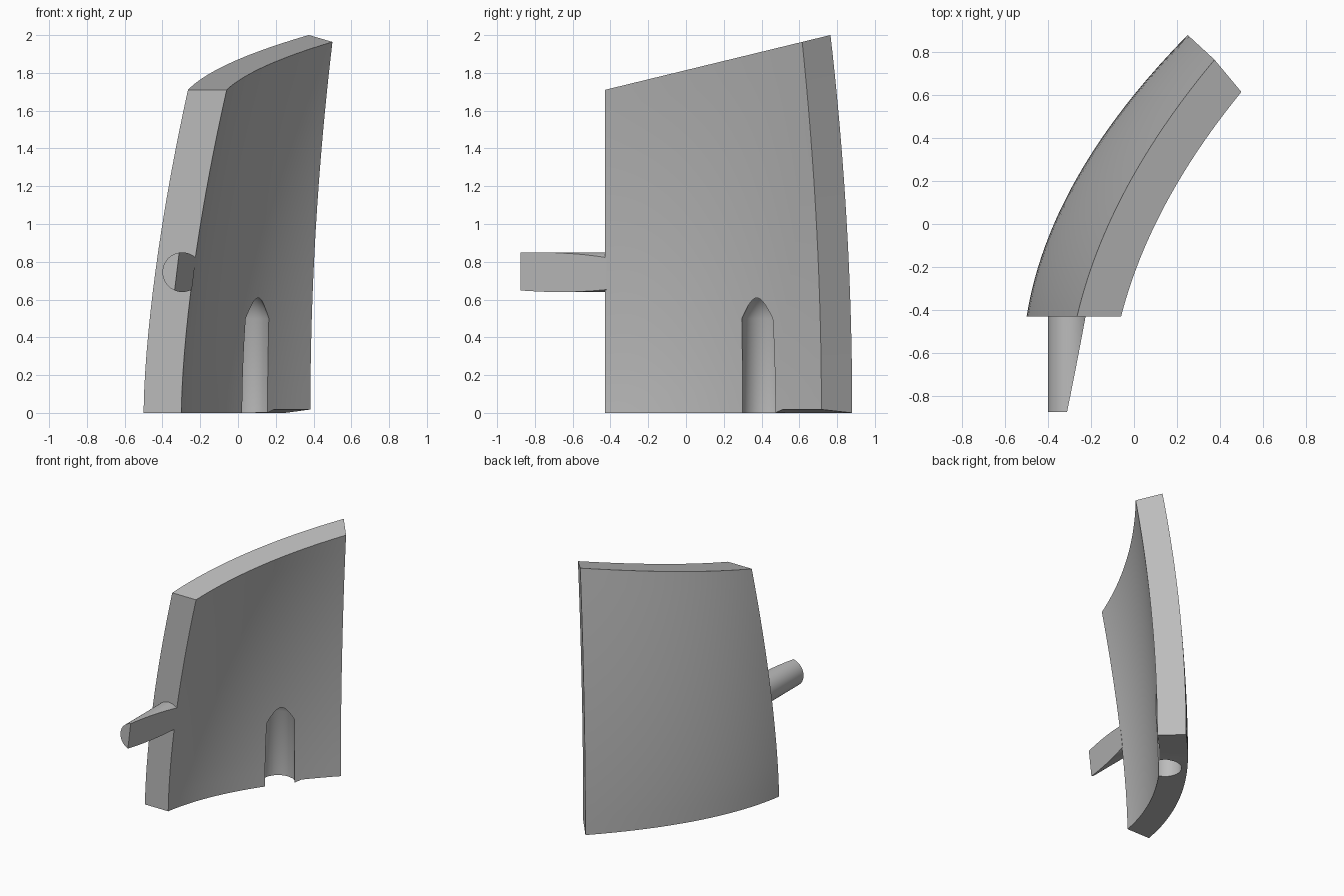
import bpy, bmesh, math
from mathutils import Vector, Matrix

if "Cube" in bpy.data.objects:
    bpy.data.objects.remove(bpy.data.objects["Cube"])

grey = bpy.data.materials.new("grey")
grey.diffuse_color = (0.5, 0.5, 0.5, 1)
grey.use_nodes = True
grey.node_tree.nodes["Principled BSDF"].inputs["Base Color"].default_value = grey.diffuse_color


def make(name, bm):
    bmesh.ops.recalc_face_normals(bm, faces=bm.faces[:])
    me = bpy.data.meshes.new(name)
    bm.to_mesh(me)
    bm.free()
    ob = bpy.data.objects.new(name, me)
    bpy.context.collection.objects.link(ob)
    me.materials.append(grey)
    return ob


def arc(a, b, bow, s):
    """Bowed plan curve from a to b, bulging towards -x."""
    return (a[0] + (b[0] - a[0]) * s - bow * 4 * s * (1 - s),
            a[1] + (b[1] - a[1]) * s)


# Each skin: bottom curve, top curve (start, end, bow)
outer = (((-0.50, -0.43), (0.25, 0.88), 0.135), ((-0.265, -0.43), (0.375, 0.765), 0.09))
inner = (((-0.30, -0.43), (0.383, 0.717), 0.122), ((-0.06, -0.43), (0.50, 0.615), 0.073))
NS, NZ = 28, 16


def skin_point(skin, s, v):
    bottom, top = arc(*skin[0], s), arc(*skin[1], s)
    w = v ** (1.6 + 0.4 * s)
    height = 1.71 + 0.243 * (top[1] + 0.43)      # sloping top edge
    z = height * v
    if v == 0 and skin is inner and s > 0.82:    # small relief under the inner corner
        z = 0.018
    return (bottom[0] + (top[0] - bottom[0]) * w,
            bottom[1] + (top[1] - bottom[1]) * w, z)


# Curved panel: two skins joined around the rim
bm = bmesh.new()
grids = [[[bm.verts.new(skin_point(sk, i / NS, j / NZ)) for j in range(NZ + 1)]
          for i in range(NS + 1)] for sk in (outer, inner)]
for g in grids:
    for i in range(NS):
        for j in range(NZ):
            bm.faces.new((g[i][j], g[i + 1][j], g[i + 1][j + 1], g[i][j + 1]))
o, n = grids
for i in range(NS):
    for j in (0, NZ):
        bm.faces.new((o[i][j], o[i + 1][j], n[i + 1][j], n[i][j]))
for j in range(NZ):
    for i in (0, NS):
        bm.faces.new((o[i][j], o[i][j + 1], n[i][j + 1], n[i][j]))
panel = make("curved_panel", bm)

# Socket cutter: vertical bore with a conical tip
bm = bmesh.new()
SEG = 40
rings = [[bm.verts.new((0.055 + 0.118 * math.cos(2 * math.pi * k / SEG),
                        0.413 + 0.118 * math.sin(2 * math.pi * k / SEG), z))
          for k in range(SEG)] for z in (-0.1, 0.5)]
tip = bm.verts.new((0.055, 0.413, 0.74))
bm.faces.new(rings[0])
for k in range(SEG):
    m = (k + 1) % SEG
    bm.faces.new((rings[0][k], rings[0][m], rings[1][m], rings[1][k]))
    bm.faces.new((rings[1][k], rings[1][m], tip))
cutter = make("socket_cutter", bm)

# Cut the socket, then bake the result and drop the cutter
mod = panel.modifiers.new("socket", 'BOOLEAN')
mod.operation, mod.solver, mod.object = 'DIFFERENCE', 'EXACT', cutter
bpy.context.view_layer.objects.active = panel
panel.select_set(True)
bpy.ops.object.modifier_apply(modifier=mod.name)
bpy.data.objects.remove(cutter)

# Side peg: round bar sliced flush with the inner skin
bm = bmesh.new()
bmesh.ops.create_cone(bm, cap_ends=True, segments=40, radius1=0.105, radius2=0.105, depth=0.455,
                      matrix=Matrix.Translation((-0.295, -0.6475, 0.745)) @ Matrix.Rotation(math.pi / 2, 4, 'X'))
cut = bmesh.ops.bisect_plane(bm, geom=bm.verts[:] + bm.edges[:] + bm.faces[:],
                             plane_co=Vector((-0.235, -0.43, 0.745)),
                             plane_no=Vector((1, -0.2, -0.12)), clear_outer=True)
bmesh.ops.edgeloop_fill(bm, edges=[e for e in cut["geom_cut"] if isinstance(e, bmesh.types.BMEdge)])
peg = make("side_peg", bm)

for ob in (panel, peg):
    bpy.ops.object.select_all(action='DESELECT')
    ob.select_set(True)
    bpy.context.view_layer.objects.active = ob
    bpy.ops.object.shade_smooth_by_angle(angle=math.radians(30))
